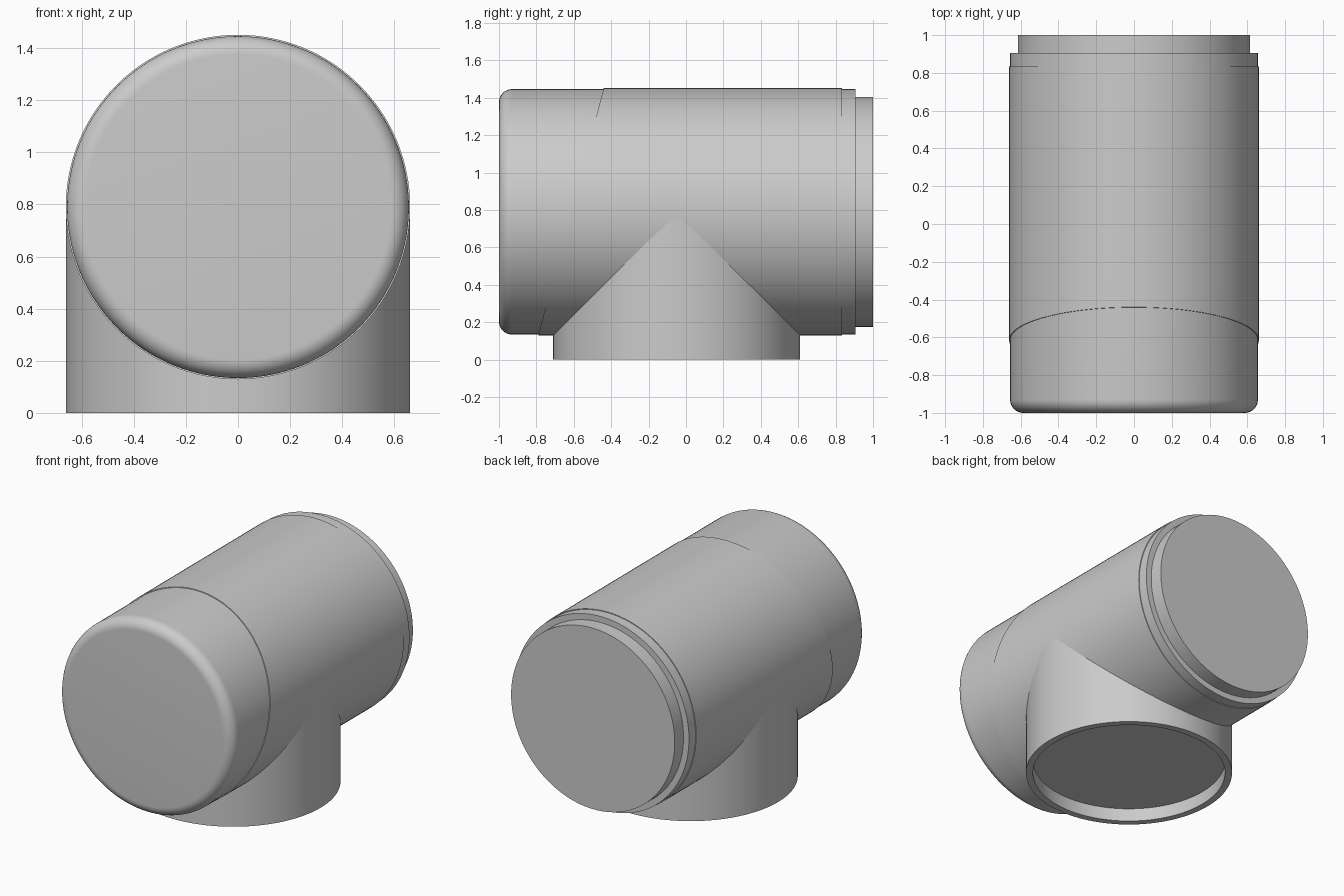
import bpy, bmesh, math
from mathutils import Matrix, Vector

cube = bpy.data.objects.get("Cube")
if cube:
    bpy.data.objects.remove(cube, do_unlink=True)

SEGMENTS = 128
AXIS_Z = 0.79        # height of the horizontal barrel axis
BRANCH_Y = -0.05     # position of the vertical branch

grey = bpy.data.materials.new("plain grey")
grey.use_nodes = True
colour = (0.6, 0.6, 0.6, 1)
grey.diffuse_color = colour
grey.node_tree.nodes["Principled BSDF"].inputs["Base Color"].default_value = colour


def lathe(name, profile, matrix, closed=False, adjust=None):
    """Spin (radius, height) points about z, then place the result."""
    bm = bmesh.new()
    verts = [bm.verts.new((r, 0, h)) for r, h in profile]
    edges = [bm.edges.new(pair) for pair in zip(verts, verts[1:])]
    if closed:
        edges.append(bm.edges.new((verts[-1], verts[0])))
    bmesh.ops.spin(bm, geom=verts + edges, cent=(0, 0, 0), axis=(0, 0, 1),
                   angle=math.tau, steps=SEGMENTS, use_duplicate=False)
    bmesh.ops.remove_doubles(bm, verts=bm.verts, dist=1e-5)
    bmesh.ops.transform(bm, matrix=matrix, verts=bm.verts)
    if adjust:
        for v in bm.verts:
            adjust(v)
    bmesh.ops.recalc_face_normals(bm, faces=bm.faces)
    mesh = bpy.data.meshes.new(name)
    bm.to_mesh(mesh)
    bm.free()
    mesh.materials.append(grey)
    obj = bpy.data.objects.new(name, mesh)
    bpy.context.collection.objects.link(obj)
    bpy.ops.object.select_all(action='DESELECT')
    obj.select_set(True)
    bpy.context.view_layer.objects.active = obj
    bpy.ops.object.shade_smooth_by_angle(angle=math.radians(30))
    return obj


# Profile heights along +z become positions along +y
along_y = Matrix.Translation((0, 0, AXIS_Z)) @ Matrix.Rotation(-math.pi / 2, 4, 'X')

# Barrel with a rounded closed front and a stepped spigot at the back
R, FILLET = 0.656, 0.07
corner = [(R - FILLET + FILLET * math.sin(a), -1 + FILLET - FILLET * math.cos(a))
          for a in (math.pi / 2 * i / 10 for i in range(11))]
lathe("barrel", [(0, -1)] + corner +
      [(R, 0.905), (0.615, 0.905), (0.615, 1), (0, 1)], along_y)


# Thin raised sleeve whose front edge is cut on a slant
def slant_front(v):
    if v.co.y < 0:
        v.co.y += 0.265 * (v.co.z - AXIS_Z)


lathe("barrel_sleeve", [(0.64, -0.615), (0.661, -0.615), (0.661, 0.835), (0.64, 0.835)],
      along_y, closed=True, adjust=slant_front)

# Vertical branch with a shallow socket underneath
lathe("branch", [(0, 0.09), (0.615, 0.09), (0.615, 0), (0.66, 0), (0.66, AXIS_Z), (0, AXIS_Z)],
      Matrix.Translation(Vector((0, BRANCH_Y, 0))))
